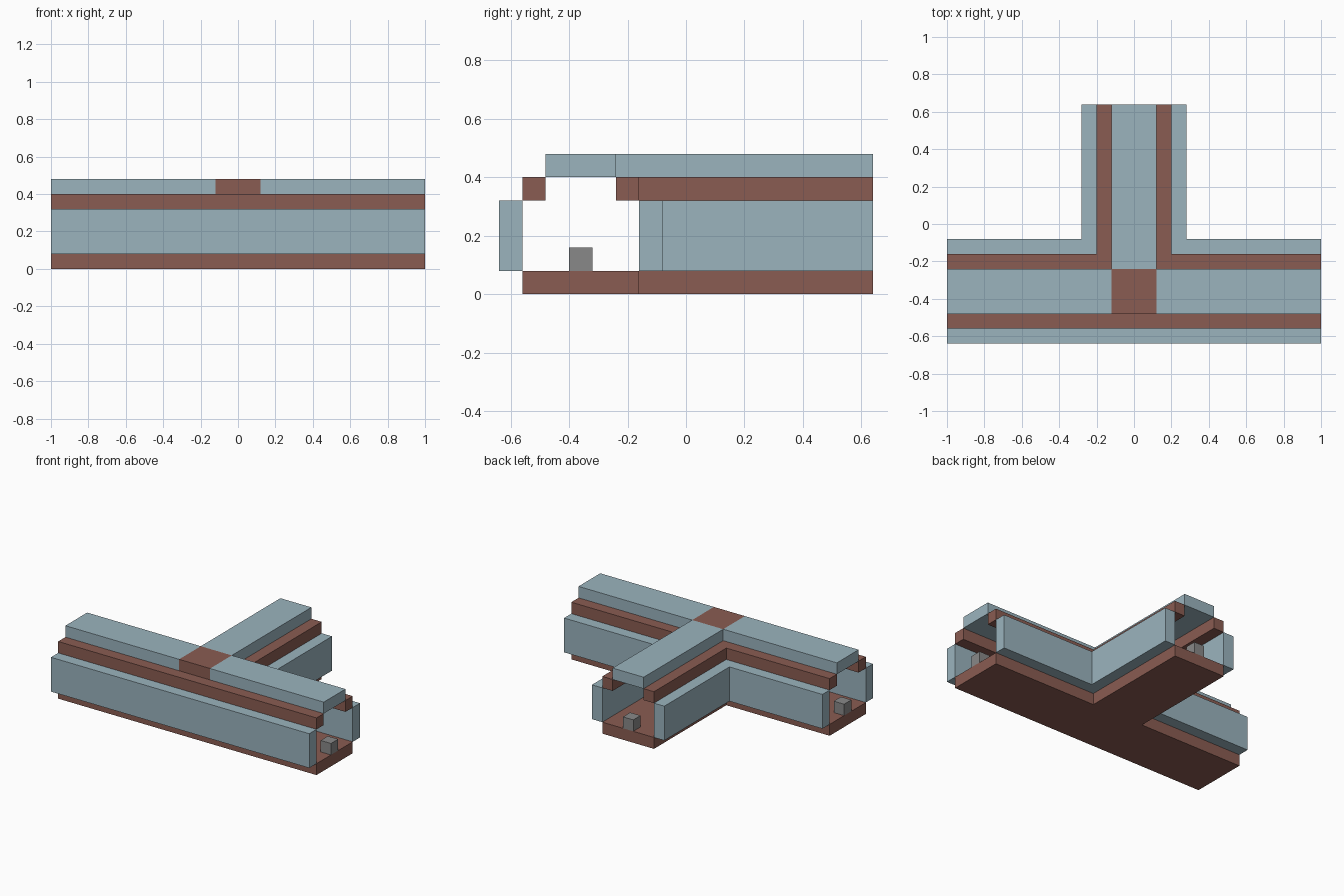
import bpy
import bmesh

cube = bpy.data.objects.get("Cube")
if cube:
    bpy.data.objects.remove(cube, do_unlink=True)

U = 0.08             # module size
AXIS = -0.36         # centre line of the long corridor
END_X, END_Y = 1.0, 0.64


def material(name, rgb):
    mat = bpy.data.materials.new(name)
    mat.use_nodes = True
    mat.diffuse_color = (*rgb, 1)
    bsdf = mat.node_tree.nodes["Principled BSDF"]
    bsdf.inputs["Base Color"].default_value = (*rgb, 1)
    bsdf.inputs["Roughness"].default_value = 0.8
    return mat


BLUE = material("pale blue", (0.328, 0.456, 0.515))
BROWN = material("red brown", (0.254, 0.107, 0.084))
GREY = material("grey", (0.25, 0.25, 0.25))


def prism(name, outline, z0, z1, mat):
    """Extrude a flat outline from z0 to z1."""
    bm = bmesh.new()
    face = bm.faces.new([bm.verts.new((x, y, z0)) for x, y in outline])
    top = bmesh.ops.extrude_face_region(bm, geom=[face])["geom"]
    verts = [v for v in top if isinstance(v, bmesh.types.BMVert)]
    bmesh.ops.translate(bm, verts=verts, vec=(0, 0, z1 - z0))
    bmesh.ops.recalc_face_normals(bm, faces=bm.faces)
    mesh = bpy.data.meshes.new(name)
    bm.to_mesh(mesh)
    bm.free()
    mesh.materials.append(mat)
    obj = bpy.data.objects.new(name, mesh)
    bpy.context.collection.objects.link(obj)
    return obj


def rect(x0, x1, y0, y1):
    return [(x0, y0), (x1, y0), (x1, y1), (x0, y1)]


def corner(side, inner, outer):
    """L-shaped strip around an inside corner, at two offsets from the centre lines."""
    a, b = AXIS + inner, AXIS + outer
    pts = [(END_X, a), (END_X, b), (outer, b), (outer, END_Y), (inner, END_Y), (inner, a)]
    return [(side * x, y) for x, y in pts]


# Half widths of the stepped layers
ROOF, LEDGE, WALL = 1.5 * U, 2.5 * U, 3.5 * U

# T-shaped floor
arm = [(END_X, AXIS - LEDGE), (END_X, AXIS + LEDGE), (LEDGE, AXIS + LEDGE), (LEDGE, END_Y)]
prism("floor", arm + [(-x, y) for x, y in reversed(arm)], 0, U, BROWN)

# Straight front wall and ledge
prism("front_wall", rect(-END_X, END_X, AXIS - WALL, AXIS - LEDGE), U, 4 * U, BLUE)
prism("front_ledge", rect(-END_X, END_X, AXIS - LEDGE, AXIS - ROOF), 4 * U, 5 * U, BROWN)

# Both sides: corner wall, corner ledge, roof arm and end block
for side, label in ((1, "left"), (-1, "right")):
    prism(f"{label}_corner_wall", corner(side, LEDGE, WALL), U, 4 * U, BLUE)
    prism(f"{label}_corner_ledge", corner(side, ROOF, LEDGE), 4 * U, 5 * U, BROWN)
    prism(f"{label}_roof", rect(side * ROOF, side * END_X, AXIS - ROOF, AXIS + ROOF),
          5 * U, 6 * U, BLUE)
    prism(f"{label}_end_block", rect(side * (END_X - U), side * END_X, AXIS - U / 2, AXIS + U / 2),
          U, 2 * U, GREY)

# Back arm roof, its end block and the junction slab
prism("back_roof", rect(-ROOF, ROOF, AXIS + ROOF, END_Y), 5 * U, 6 * U, BLUE)
prism("back_end_block", rect(-U / 2, U / 2, END_Y - U, END_Y), U, 2 * U, GREY)
prism("junction_slab", rect(-ROOF, ROOF, AXIS - ROOF, AXIS + ROOF), 5 * U, 6 * U, BROWN)
